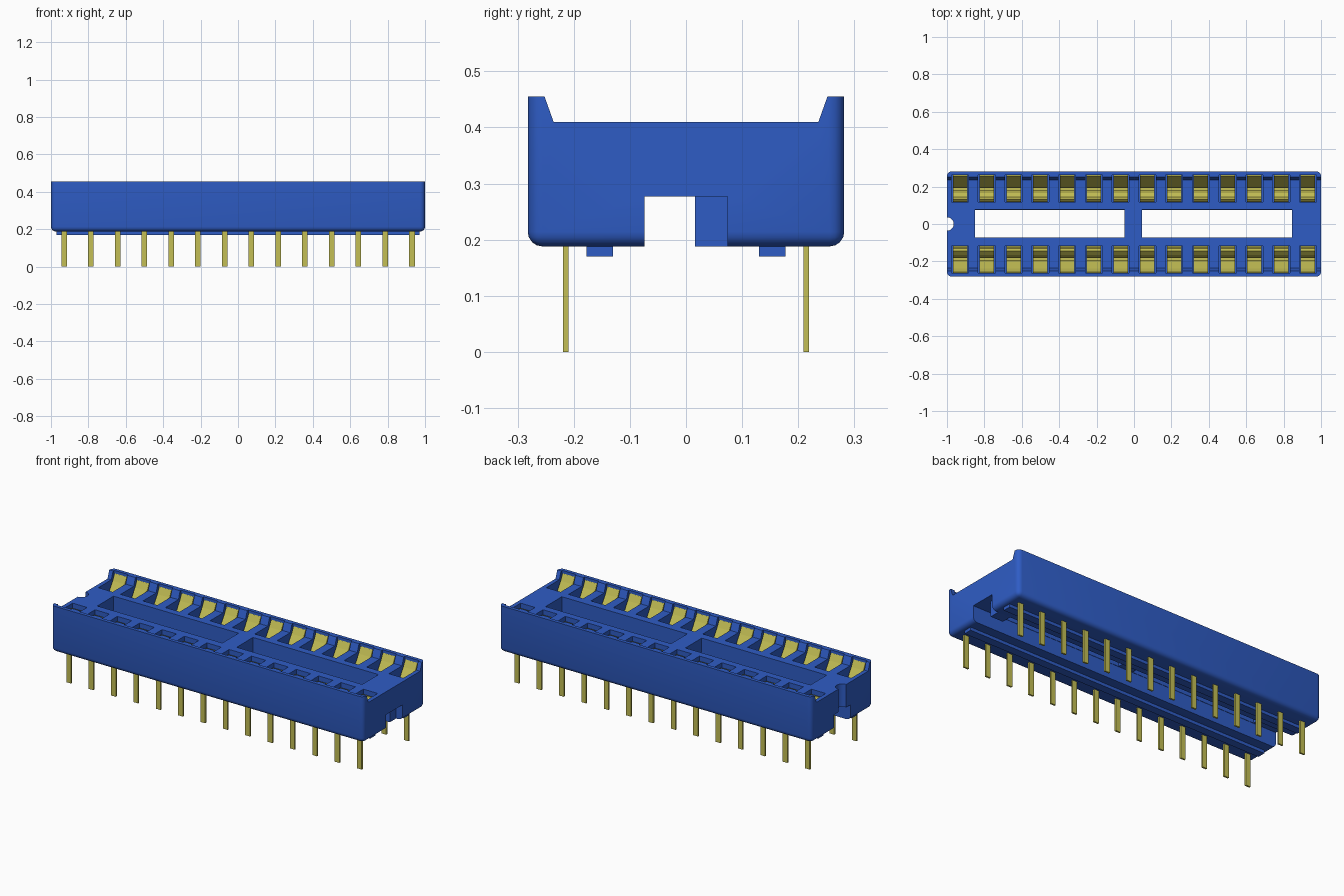
import bpy, bmesh, math

cube = bpy.data.objects.get("Cube")
if cube:
    bpy.data.objects.remove(cube, do_unlink=True)


def material(name, rgb):
    m = bpy.data.materials.new(name)
    m.use_nodes = True
    m.diffuse_color = (*rgb, 1)
    m.node_tree.nodes["Principled BSDF"].inputs["Base Color"].default_value = (*rgb, 1)
    return m


BLUE = material("blue plastic", (0.028, 0.108, 0.56))
GOLD = material("yellow metal", (0.55, 0.52, 0.09))
PITCH = 1.86 / 13
PIN_X = [(i - 6.5) * PITCH for i in range(14)]


def finish(bm, name, mat):
    bmesh.ops.recalc_face_normals(bm, faces=bm.faces)
    mesh = bpy.data.meshes.new(name)
    bm.to_mesh(mesh)
    bm.free()
    ob = bpy.data.objects.new(name, mesh)
    bpy.context.collection.objects.link(ob)
    mesh.materials.append(mat)
    return ob


def add_box(bm, x0, x1, y0, y1, z0, z1):
    vs = bmesh.ops.create_cube(bm, size=1)["verts"]
    for v in vs:
        v.co = (x1 if v.co.x > 0 else x0, y1 if v.co.y > 0 else y0, z1 if v.co.z > 0 else z0)


def boxes(name, mat, dims):
    bm = bmesh.new()
    for d in dims:
        add_box(bm, *d)
    return finish(bm, name, mat)


def add_prism(bm, profile, x0, x1):
    """Extrude a (y, z) outline along x."""
    face = bm.faces.new([bm.verts.new((x0, y, z)) for y, z in profile])
    new = bmesh.ops.extrude_face_region(bm, geom=[face])["geom"]
    for v in new:
        if isinstance(v, bmesh.types.BMVert):
            v.co.x = x1


def cut(target, cutter):
    cutter.hide_render = True
    mod = target.modifiers.new("cut", "BOOLEAN")
    mod.operation, mod.solver, mod.object = "DIFFERENCE", "EXACT", cutter
    bpy.context.view_layer.objects.active = target
    bpy.ops.object.modifier_apply(modifier=mod.name)
    bpy.data.objects.remove(cutter, do_unlink=True)


# Housing: trough outline with raised long rims, rounded corners and underside
half = [(0.282, 0.188), (0.282, 0.455), (0.252, 0.455), (0.236, 0.41)]
outline = half + [(-y, z) for y, z in reversed(half)]
bm = bmesh.new()
add_prism(bm, outline, -1, 1)


def is_rounded(e):
    a, b = (v.co for v in e.verts)
    low = max(a.z, b.z) < 0.2
    upright = abs(a.z - b.z) > 0.1 and min(abs(a.y), abs(b.y)) > 0.27
    return low or upright


bmesh.ops.bevel(bm, geom=[e for e in bm.edges if is_rounded(e)], offset=0.026,
                segments=4, profile=0.5, affect="EDGES")
housing = finish(bm, "housing", BLUE)

# Central underside channel and the two openings
cut(housing, boxes("channel_cutter", BLUE, [(-1.1, 1.1, -0.074, 0.074, 0.1, 0.277)]))
cut(housing, boxes("opening_cutter", BLUE, [(-0.85, -0.05, -0.072, 0.077, 0.25, 0.5),
                                            (0.042, 0.845, -0.072, 0.077, 0.25, 0.5)]))

# Half-round orientation notch in one end
bm = bmesh.new()
bmesh.ops.create_cone(bm, cap_ends=True, segments=24, radius1=0.036, radius2=0.036, depth=0.6)
bmesh.ops.translate(bm, verts=bm.verts, vec=(-1, 0, 0.4))
cut(housing, finish(bm, "notch_cutter", BLUE))

# Contact pockets along both rows
pockets = []
for x in PIN_X:
    for lo, hi in ((0.117, 0.262), (-0.262, -0.117)):
        pockets.append((x - 0.046, x + 0.046, lo, hi, 0.24, 0.5))
cut(housing, boxes("pocket_cutter", BLUE, pockets))

bpy.ops.object.select_all(action="DESELECT")
housing.select_set(True)
bpy.context.view_layer.objects.active = housing
bpy.ops.object.shade_smooth_by_angle(angle=math.radians(30))

# Standoff rails and the key block inside the channel
boxes("standoff_rails", BLUE, [(-0.97, 0.97, 0.13, 0.177, 0.17, 0.2),
                               (-0.97, 0.97, -0.177, -0.13, 0.17, 0.2)])
boxes("key_block", BLUE, [(0.88, 0.96, 0.016, 0.078, 0.188, 0.282)])

# Spring contacts: two bent leaves per pocket on a base plate
outer_leaf = [(0.256, 0.442), (0.238, 0.405), (0.2, 0.345), (0.192, 0.32), (0.2, 0.25)]
inner_leaf = [(0.122, 0.37), (0.13, 0.388), (0.145, 0.39), (0.165, 0.37), (0.182, 0.325), (0.172, 0.25)]


def add_leaf(bm, path, x, side, thick):
    back = [(y + thick, z - 0.004) for y, z in reversed(path)]
    add_prism(bm, [(side * y, z) for y, z in path + back], x - 0.039, x + 0.039)


bm = bmesh.new()
for x in PIN_X:
    for side in (1, -1):
        add_leaf(bm, outer_leaf, x, side, 0.006)
        add_leaf(bm, inner_leaf, x, side, -0.006)
        ys = sorted((side * 0.125, side * 0.255))
        add_box(bm, x - 0.039, x + 0.039, *ys, 0.239, 0.254)
finish(bm, "spring_contacts", GOLD)

# Straight solder pins below each contact
pins = []
for x in PIN_X:
    for y in (0.214, -0.214):
        pins.append((x - 0.015, x + 0.015, y - 0.005, y + 0.005, 0, 0.245))
boxes("solder_pins", GOLD, pins)
